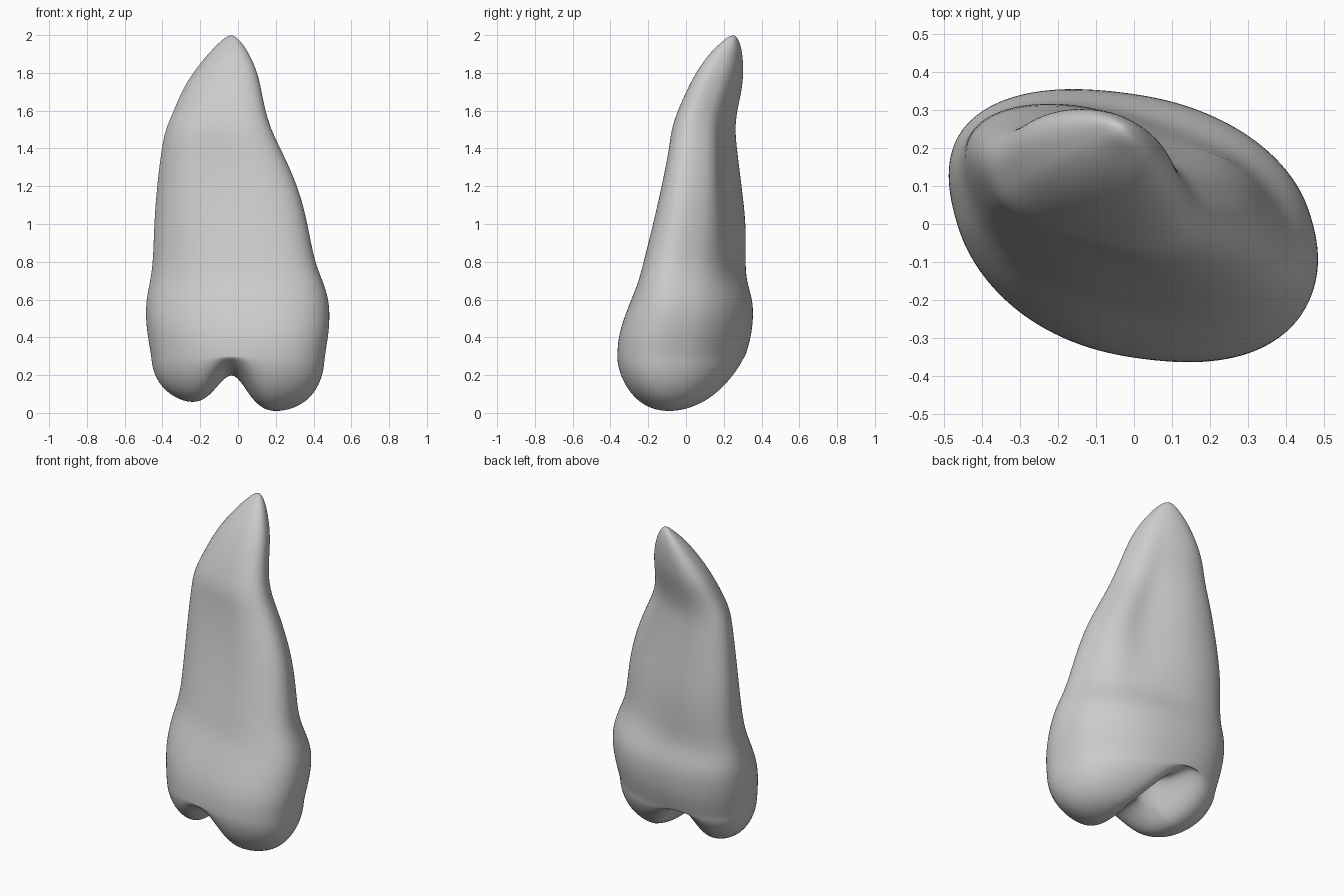
import bpy, bmesh
from math import sin, cos, pi, exp, sqrt, copysign

cube = bpy.data.objects.get("Cube")
if cube:
    bpy.data.objects.remove(cube)

SEGMENTS = 48
CAP_RINGS = 14

# Section extents: height, x min, x max, y min, y max
SECTIONS = [
    (.3, -.46, .46, -.365, .315), (.4, -.478, .478, -.36, .345),
    (.5, -.49, .487, -.33, .357), (.6, -.487, .482, -.29, .355),
    (.7, -.465, .45, -.25, .32), (.8, -.45, .405, -.225, .315),
    (1, -.445, .37, -.175, .32), (1.2, -.43, .32, -.13, .295),
    (1.4, -.405, .225, -.09, .27), (1.5, -.385, .175, -.08, .26),
    (1.6, -.34, .145, -.045, .27), (1.7, -.3, .125, 0, .295),
    (1.8, -.24, .105, .05, .305), (1.9, -.16, .06, .12, .3),
    (1.96, -.1, .02, .185, .285), (1.99, -.065, -.01, .22, .27),
]


def bell(value, middle, width):
    return exp(-((value - middle) / width) ** 2)


def rounded(value):
    return copysign(abs(value) ** .9, value)


def outline(section):
    """Skewed oval filling the section's extents, grooved along the root."""
    z, x0, x1, y0, y1 = section
    root = min(1, max(0, (z - .55) / .2))
    skew = .28 + .14 * root
    points = []
    for i in range(SEGMENTS):
        t = 2 * pi * i / SEGMENTS
        x = (x0 + x1) / 2 + (x1 - x0) / 2 * rounded(cos(t))
        y = (y0 + y1) / 2 + (y1 - y0) / 2 * rounded(sin(t - skew))
        y -= .05 * root * bell(z, 1.2, .4) * bell(t, 1.25, .35)
        y += .02 * root * bell(z, 1.3, .35) * bell(t, 4.5, .4)
        points.append((x, y, z))
    return points


def biting_floor(x, y):
    """Two cusps parted by a groove that curls round at the back."""
    side = 1 / (1 + exp(x * 20))
    groove = .17 * bell(x, -.03 - .5 * max(0, y - .05), .11)
    pit = .06 * bell(x, -.05, .1) * bell(y, .1, .1)
    return .04 * side + 1.1 * (y + .1 - .06 * side) ** 2 + groove + pit


def bridge(bm, lower, upper):
    for i in range(SEGMENTS):
        j = (i + 1) % SEGMENTS
        bm.faces.new((lower[i], lower[j], upper[j], upper[i]))


def close(bm, ring, point):
    pole = bm.verts.new(point)
    for i in range(SEGMENTS):
        bm.faces.new((ring[i], ring[(i + 1) % SEGMENTS], pole))


bm = bmesh.new()

# Crown sides and root
rings = [[bm.verts.new(p) for p in outline(s)] for s in SECTIONS]
for lower, upper in zip(rings, rings[1:]):
    bridge(bm, lower, upper)
close(bm, rings[-1], (-.035, .25, 2.0))

# Biting surface
rim = outline(SECTIONS[0])
base, cy = SECTIONS[0][0], -.025
previous = rings[0]
for k in range(1, CAP_RINGS):
    r = sin(pi / 2 * (1 - k / CAP_RINGS))
    dome = sqrt(1 - r ** 4)
    ring = []
    for px, py, _ in rim:
        x, y = px * r, cy + (py - cy) * r
        ring.append(bm.verts.new((x, y, base - (base - biting_floor(x, y)) * dome)))
    bridge(bm, ring, previous)
    previous = ring
close(bm, previous, (0, cy, biting_floor(0, cy)))

bmesh.ops.recalc_face_normals(bm, faces=bm.faces)
mesh = bpy.data.meshes.new("tooth")
bm.to_mesh(mesh)
bm.free()

tooth = bpy.data.objects.new("tooth", mesh)
bpy.context.collection.objects.link(tooth)
for polygon in mesh.polygons:
    polygon.use_smooth = True
smoothing = tooth.modifiers.new("smoothing", 'SUBSURF')
smoothing.levels = smoothing.render_levels = 2

# Plain grey surface
grey = bpy.data.materials.new("light grey")
grey.use_nodes = True
grey.diffuse_color = (.6, .6, .6, 1)
grey.node_tree.nodes["Principled BSDF"].inputs["Base Color"].default_value = (.6, .6, .6, 1)
mesh.materials.append(grey)
